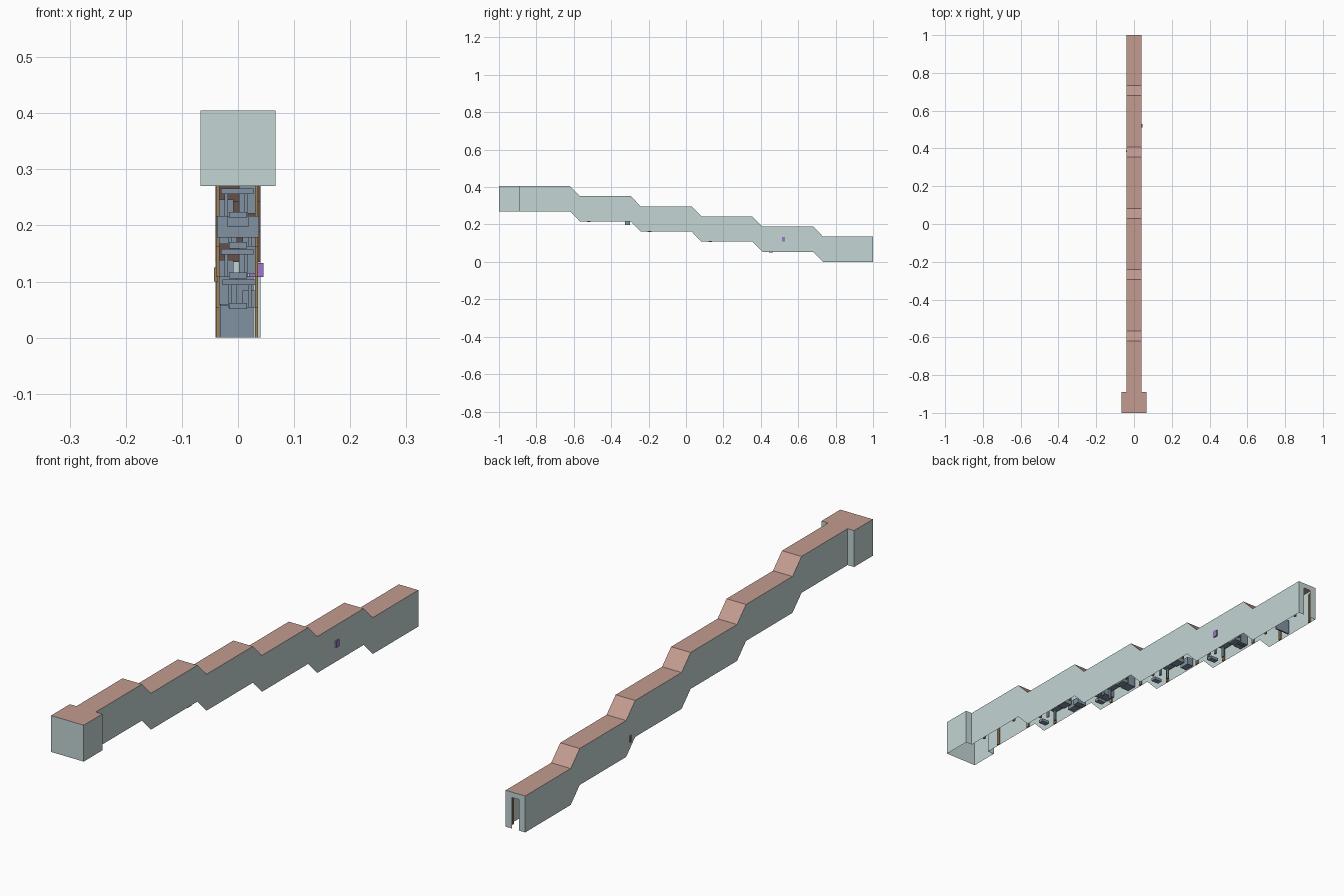
import bpy, bmesh

if "Cube" in bpy.data.objects:
    bpy.data.objects.remove(bpy.data.objects["Cube"])


def material(name, rgb):
    m = bpy.data.materials.new(name)
    m.diffuse_color = (*rgb, 1)
    m.use_nodes = True
    m.node_tree.nodes["Principled BSDF"].inputs["Base Color"].default_value = m.diffuse_color
    return m


TEAL = material("wall_teal", (0.55, 0.66, 0.66))
RUST = material("roof_rust", (0.55, 0.33, 0.28))
SLATE = material("slate", (0.22, 0.29, 0.36))
WOOD = material("wood", (0.33, 0.22, 0.10))
PURPLE = material("purple", (0.35, 0.18, 0.60))

H, W, BW = 0.135, 0.04, 0.067       # height, half width, end room half width
DROP = 0.054
ROOM_Y = -0.89

# Bottom line of the stepped corridor
floor_line = [(ROOM_Y, 5 * DROP)]
for i in range(5):
    y = -0.62 + 0.325 * i
    floor_line += [(y, (5 - i) * DROP), (y + 0.053, (4 - i) * DROP)]
floor_line.append((1.0, 0.0))


def sheet(name, quads, mat):
    """Join a list of quads into one object."""
    bm = bmesh.new()
    for q in quads:
        bm.faces.new([bm.verts.new(p) for p in q])
    bmesh.ops.remove_doubles(bm, verts=bm.verts, dist=1e-5)
    bmesh.ops.recalc_face_normals(bm, faces=bm.faces)
    me = bpy.data.meshes.new(name)
    bm.to_mesh(me)
    bm.free()
    ob = bpy.data.objects.new(name, me)
    bpy.context.collection.objects.link(ob)
    me.materials.append(mat)
    return ob


def boxes(name, specs, mat):
    """Boxes given as x0, x1, y0, y1, z0, z1."""
    bm = bmesh.new()
    for x0, x1, y0, y1, z0, z1 in specs:
        r = bmesh.ops.create_cube(bm, size=1)
        for v in r["verts"]:
            v.co.x = x1 if v.co.x > 0 else x0
            v.co.y = y1 if v.co.y > 0 else y0
            v.co.z = z1 if v.co.z > 0 else z0
    me = bpy.data.meshes.new(name)
    bm.to_mesh(me)
    bm.free()
    ob = bpy.data.objects.new(name, me)
    bpy.context.collection.objects.link(ob)
    me.materials.append(mat)
    return ob


def upright(x0, y0, x1, y1, za, zb):
    return [(x0, y0, za), (x1, y1, za), (x1, y1, zb), (x0, y0, zb)]


# Stepped side walls and roof, open underneath
walls, roof = [], []
for (ya, za), (yb, zb) in zip(floor_line, floor_line[1:]):
    for s in (-1, 1):
        walls.append([(s * W, ya, za), (s * W, yb, zb),
                      (s * W, yb, zb + H), (s * W, ya, za + H)])
    roof.append([(-W, ya, za + H), (W, ya, za + H), (W, yb, zb + H), (-W, yb, zb + H)])
sheet("corridor_walls", walls, TEAL)
sheet("corridor_roof", roof, RUST)

# Wider room at the upper end
zb, zt = 5 * DROP, 5 * DROP + H
room = [upright(-BW, -1, BW, -1, zb, zt)]
for s in (-1, 1):
    room += [upright(s * BW, -1, s * BW, ROOM_Y, zb, zt),
             upright(s * W, ROOM_Y, s * BW, ROOM_Y, zb, zt)]
sheet("end_room_walls", room, TEAL)
sheet("end_room_roof", [[(-BW, -1, zt), (BW, -1, zt), (BW, ROOM_Y, zt), (-BW, ROOM_Y, zt)]], RUST)

# Doorway in the lower end wall
D, DT = 0.015, 0.115
sheet("doorway_wall", [upright(-W, 1, -D, 1, 0, H), upright(D, 1, W, 1, 0, H),
                       upright(-D, 1, D, 1, DT, H)], TEAL)

# Wooden posts along both walls at every landing
posts = []
for i in range(6):
    z = (5 - i) * DROP
    y = -0.75 + 0.325 * i
    for dy in (-0.08, 0.09):
        for a, b in ((-0.039, -0.033), (0.030, 0.036)):
            posts.append((a, b, y + dy, y + dy + 0.01, z, z + 0.12))
boxes("wall_posts", posts, WOOD)

# Fittings on each landing: table, seat, cabinet and shelf
fittings = []
for i in range(1, 5):
    z = (5 - i) * DROP
    y = -0.755 + 0.325 * i
    s = 1 if i % 2 else -1
    for x0, x1, y0, y1, z0, z1 in (
            (-0.030, 0.028, -0.06, 0.00, 0.040, 0.050),
            (-0.024, -0.018, -0.055, -0.045, 0.0, 0.040),
            (0.012, 0.018, -0.055, -0.045, 0.0, 0.040),
            (0.002, 0.034, 0.03, 0.07, 0.005, 0.055),
            (-0.034, -0.008, 0.04, 0.08, 0.0, 0.030),
            (-0.016, 0.016, -0.10, -0.08, -0.003, 0.008)):
        x0, x1 = sorted((s * x0, s * x1))
        fittings.append((x0, x1, y + y0, y + y1, z + z0, z + z1))
boxes("landing_fittings", fittings, SLATE)

# Partitions and loose parts
boxes("low_partitions", [(-0.032, 0.028, 0.85, 0.856, 0, 0.056),
                         (-0.032, 0.028, 0.60, 0.606, 0.056, 0.11),
                         (-0.037, 0.037, -0.20, -0.16, 0.178, 0.217)], SLATE)
boxes("hanging_bracket", [(-0.02, 0.02, -0.325, -0.30, 0.198, 0.22)], SLATE)
boxes("wall_plug", [(-0.043, -0.036, 0.38, 0.388, 0.10, 0.125)], WOOD)
boxes("wall_lever", [(0.020, 0.045, 0.512, 0.53, 0.108, 0.133)], PURPLE)
